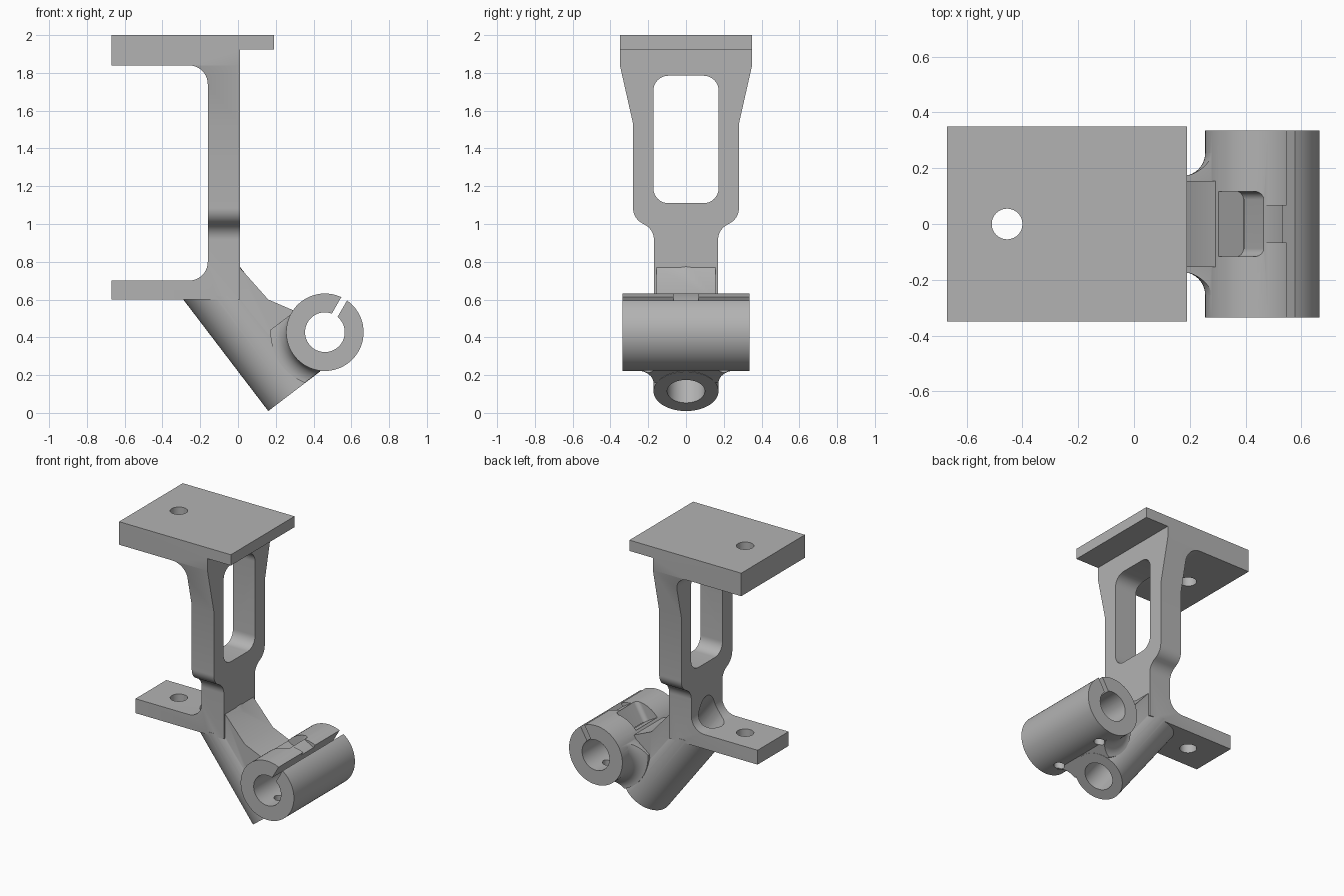
import bpy, bmesh
from math import sin, cos, tan, pi, sqrt, radians
from mathutils import Vector

if "Cube" in bpy.data.objects:
    bpy.data.objects.remove(bpy.data.objects["Cube"], do_unlink=True)

grey = bpy.data.materials.new("plain grey")
grey.use_nodes = True
grey.diffuse_color = (0.45, 0.45, 0.45, 1)
grey.node_tree.nodes["Principled BSDF"].inputs["Base Color"].default_value = grey.diffuse_color

X, Y, Z = Vector((1, 0, 0)), Vector((0, 1, 0)), Vector((0, 0, 1))
O = Vector((0, 0, 0))
# Barrel axes: down its length and across towards the clamp
DOWN, ACROSS = Vector((0.606, 0, -0.795)), Vector((0.795, 0, 0.606))
BARREL_END = Vector((0.297, 0, 0.114))
CLAMP = Vector((0.46, 0, 0.427))
# Clamp slit axes: outward along the slit and sideways from it
SLIT = Vector((cos(pi / 3), 0, sin(pi / 3)))
SIDE = Vector((-sin(pi / 3), 0, cos(pi / 3)))


def make_object(name, bm):
    bmesh.ops.recalc_face_normals(bm, faces=bm.faces)
    mesh = bpy.data.meshes.new(name)
    bm.to_mesh(mesh)
    bm.free()
    mesh.materials.append(grey)
    obj = bpy.data.objects.new(name, mesh)
    bpy.context.collection.objects.link(obj)
    return obj


def prism(name, pts, a, b, along, lo, hi, origin=O):
    """Outline in the plane of a and b, extruded from lo to hi."""
    bm = bmesh.new()
    face = bm.faces.new([bm.verts.new(origin + a * p[0] + b * p[1] + along * lo) for p in pts])
    ext = bmesh.ops.extrude_face_region(bm, geom=[face])["geom"]
    bmesh.ops.translate(bm, vec=along * (hi - lo),
                        verts=[v for v in ext if isinstance(v, bmesh.types.BMVert)])
    return make_object(name, bm)


def circle(r, n=64):
    return [(r * cos(2 * pi * i / n), r * sin(2 * pi * i / n)) for i in range(n)]


def rect(a0, a1, b0, b1, r=0):
    return rounded([(a0, b0, r), (a1, b0, r), (a1, b1, r), (a0, b1, r)])


def rounded(pts, steps=10):
    """Outline whose points may carry a corner radius."""
    out = []
    for i, p in enumerate(pts):
        c = Vector(p[:2])
        r = p[2] if len(p) > 2 else 0
        if not r:
            out.append(tuple(c))
            continue
        d0 = (Vector(pts[i - 1][:2]) - c).normalized()
        d1 = (Vector(pts[(i + 1) % len(pts)][:2]) - c).normalized()
        half = d0.angle(d1) / 2
        mid = c + (d0 + d1).normalized() * (r / sin(half))
        s = c + d0 * (r / tan(half)) - mid
        e = c + d1 * (r / tan(half)) - mid
        sweep = pi - 2 * half
        for k in range(steps + 1):
            t = k / steps
            q = mid + (s * sin((1 - t) * sweep) + e * sin(t * sweep)) / sin(sweep)
            out.append(tuple(q))
    return out


def boolean(body, tool, mode):
    mod = body.modifiers.new(mode, "BOOLEAN")
    mod.operation, mod.solver, mod.object = mode, "EXACT", tool
    bpy.context.view_layer.objects.active = body
    bpy.ops.object.modifier_apply(modifier=mod.name)
    bpy.data.objects.remove(tool, do_unlink=True)


# Frame: mounting plate, upright web and foot from a front and a side outline
frame = prism("bracket", rounded([
    (-0.67, 2), (0.19, 2), (0.19, 1.925), (0.01, 1.925), (0.01, 0.6), (-0.67, 0.6),
    (-0.67, 0.7), (-0.16, 0.7, 0.1), (-0.16, 1.84, 0.1), (-0.67, 1.84)]), X, Z, Y, -0.5, 0.5)
half = rounded([(0, 2.1), (0.35, 2.1), (0.35, 1.84), (0.28, 1.53),
                (0.28, 1.03, 0.09), (0.17, 0.97, 0.09), (0.17, 0.5), (0, 0.5)])[1:-1]
outline = half + [(-y, z) for y, z in reversed(half)]
boolean(frame, prism("side_outline", outline, Y, Z, X, -1, 1), "INTERSECT")
boolean(frame, prism("window", rect(-0.173, 0.173, 1.11, 1.785, 0.08), Y, Z, X, -0.4, 0.2),
        "DIFFERENCE")

# Slanted barrel, trimmed where it meets the frame
barrel = prism("barrel", circle(0.172), ACROSS, Y, DOWN, -1.2, 0, BARREL_END)
trim = [(-0.5, 0.62), (0, 0.62), (0, 0.9), (0.8, 0.9), (0.8, -0.2), (-0.5, -0.2)]
boolean(barrel, prism("barrel_trim", trim, X, Z, Y, -0.5, 0.5), "INTERSECT")

# Gusset between web, barrel and clamp
gusset = prism("gusset", [(0, 0.78), (0.16, 0.6), (0.3, 0.54), (0.32, 0.46), (0.1, 0.4), (0, 0.5)],
               X, Z, Y, -0.155, 0.155)

# Clamp sleeve
clamp = prism("clamp", circle(0.205), X, Z, Y, -0.335, 0.335, CLAMP)

# Concave flare joining clamp and barrel, revolved about the clamp axis
R = 0.083
edge = [(0.19, 0.255)]
for k in range(11):
    t = k / 10 * pi / 2
    edge.append((0.205 + R * (1 - cos(t)), 0.255 - R * sin(t)))
ring = edge + [(r, -y) for r, y in reversed(edge)]
bm = bmesh.new()
vs = [bm.verts.new(CLAMP + X * r + Y * y) for r, y in ring]
es = [bm.edges.new((vs[i - 1], vs[i])) for i in range(len(vs))]
bmesh.ops.spin(bm, geom=vs + es, cent=CLAMP, axis=Y, angle=2 * pi, steps=64, use_duplicate=False)
bmesh.ops.remove_doubles(bm, verts=bm.verts, dist=0.0001)
flare = make_object("flare", bm)
boolean(flare, prism("flare_trim", rect(-0.335, -0.002, -0.1, 0.25), DOWN, ACROSS, Y, -0.5, 0.5,
                     BARREL_END), "INTERSECT")

for part in (barrel, gusset, clamp, flare):
    boolean(frame, part, "UNION")

# Bores, bolt holes, clamp slit and nut pocket
cuts = [
    prism("barrel_bore", circle(0.1), ACROSS, Y, DOWN, -1.1, 0.1, BARREL_END),
    prism("clamp_bore", circle(0.105), X, Z, Y, -0.5, 0.5, CLAMP),
    prism("bolt_holes", circle(0.055, 40), X, Y, Z, 0.4, 2.2, X * -0.455),
    prism("slit", rect(0.08, 0.3, -0.0175, 0.0175), SLIT, SIDE, Y, -0.5, 0.5, CLAMP),
    prism("nut_pocket", rect(0.098, 0.3, -0.117, 0.117, 0.03), SIDE, Y, SLIT, 0.035, 0.3, CLAMP),
    prism("screw_slot", rect(0, 0.15, -0.066, 0.066), SIDE, Y, SLIT, 0.18, 0.3, CLAMP),
]
for s in (-1, 1):
    cuts.append(prism("set_screw_hole", circle(0.035, 32), X, Y, Z, -0.3, 0, CLAMP + Y * 0.2 * s))
for cut in cuts:
    boolean(frame, cut, "DIFFERENCE")

bpy.ops.object.select_all(action="DESELECT")
frame.select_set(True)
bpy.context.view_layer.objects.active = frame
bpy.ops.object.shade_smooth_by_angle(angle=radians(30))
